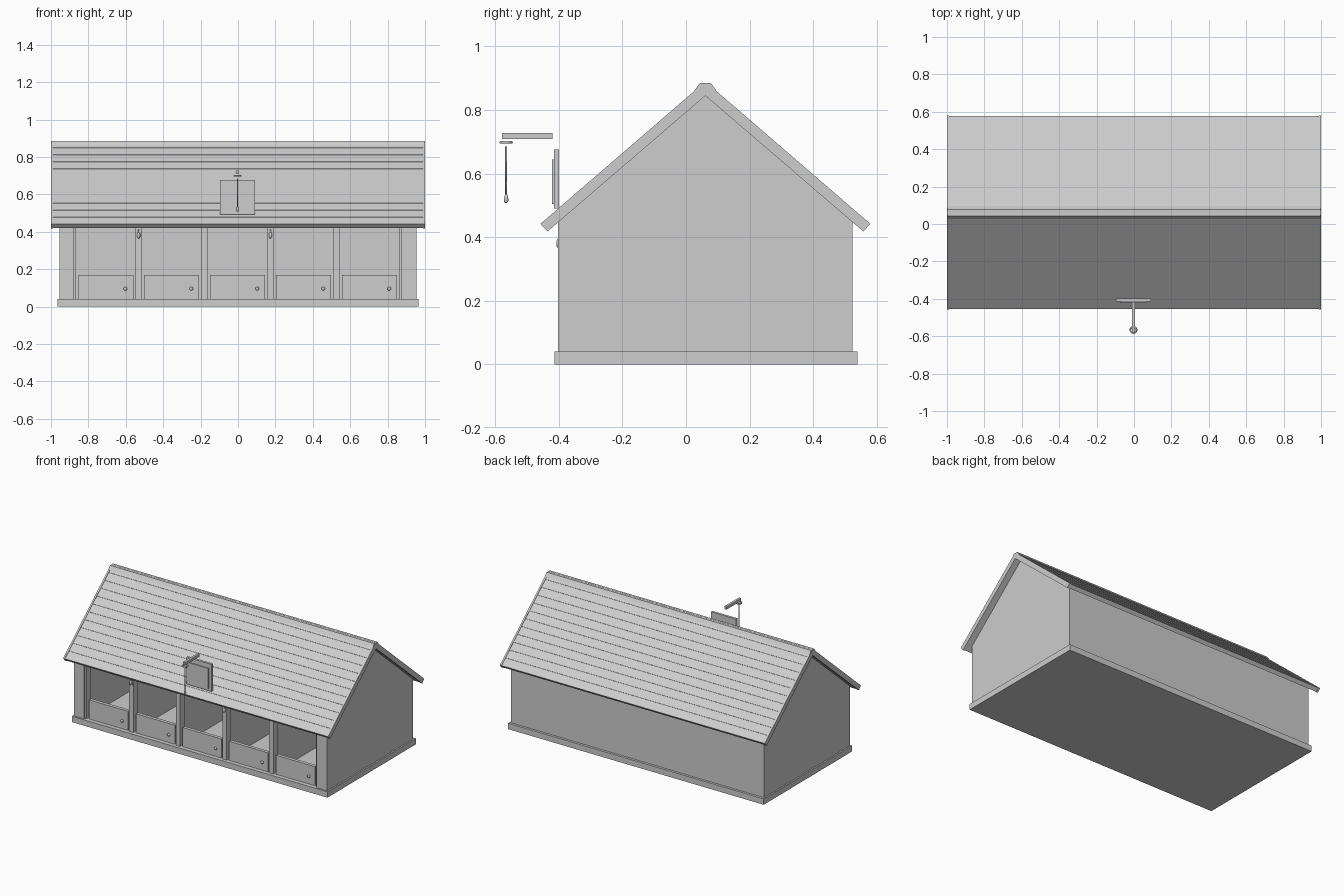
import bpy, bmesh, math

if "Cube" in bpy.data.objects:
    bpy.data.objects.remove(bpy.data.objects["Cube"])

grey = bpy.data.materials.new("light_grey")
grey.diffuse_color = (0.61, 0.61, 0.61, 1)
grey.use_nodes = True
grey.node_tree.nodes["Principled BSDF"].inputs["Base Color"].default_value = grey.diffuse_color


def finish(name, bm, smooth=False):
    bmesh.ops.recalc_face_normals(bm, faces=bm.faces)
    me = bpy.data.meshes.new(name)
    bm.to_mesh(me)
    bm.free()
    me.materials.append(grey)
    for p in me.polygons:
        p.use_smooth = smooth
    ob = bpy.data.objects.new(name, me)
    bpy.context.collection.objects.link(ob)
    return ob


def box(name, x0, x1, y0, y1, z0, z1):
    bm = bmesh.new()
    bmesh.ops.create_cube(bm, size=1)
    for v in bm.verts:
        v.co = ((x0 + x1) / 2 + v.co.x * (x1 - x0),
                (y0 + y1) / 2 + v.co.y * (y1 - y0),
                (z0 + z1) / 2 + v.co.z * (z1 - z0))
    return finish(name, bm)


def prism(name, yz, x0, x1):
    # side profile in the yz plane, extruded along x
    bm = bmesh.new()
    a = [bm.verts.new((x0, y, z)) for y, z in yz]
    b = [bm.verts.new((x1, y, z)) for y, z in yz]
    bm.faces.new(a)
    bm.faces.new(b[::-1])
    for i in range(len(yz)):
        j = (i + 1) % len(yz)
        bm.faces.new((a[i], a[j], b[j], b[i]))
    return finish(name, bm)


def lathe(name, rz, centre, n=16, axis='z'):
    # radius/height profile turned about z, or about -y for knobs
    bm = bmesh.new()
    rings = []
    for r, h in rz:
        ring = []
        for i in range(n):
            t = 2 * math.pi * i / n
            p = (r * math.cos(t), r * math.sin(t), h)
            if axis == 'y':
                p = (p[0], -p[2], p[1])
            ring.append(bm.verts.new([p[k] + centre[k] for k in range(3)]))
        rings.append(ring)
    for a, b in zip(rings, rings[1:]):
        for i in range(n):
            j = (i + 1) % n
            bm.faces.new((a[i], a[j], b[j], b[i]))
    bm.faces.new(rings[0])
    bm.faces.new(rings[-1])
    return finish(name, bm, True)


RIDGE, SLOPE = 0.061, 0.864


# base slab
box("base", -0.965, 0.965, -0.414, 0.54, 0, 0.04)

# gable end walls
gable = [(-0.402, 0.04), (0.524, 0.04), (0.524, 0.448),
         (RIDGE, 0.848), (-0.402, 0.448)]
prism("gable_wall_left", gable, -0.955, -0.88)
prism("gable_wall_right", gable, 0.875, 0.955)

# back wall, loft floor and front lintel
box("back_wall", -0.88, 0.875, 0.494, 0.524, 0.04, 0.448)
box("loft_floor", -0.88, 0.875, -0.39, 0.494, 0.425, 0.44)
box("front_lintel", -0.88, 0.875, -0.402, -0.37, 0.422, 0.448)

# posts and stall partitions
pitch = 0.3525
for i in range(6):
    x = -0.884 + i * pitch
    box(f"post_{i}", x - 0.016, x + 0.016, -0.392, -0.345, 0.04, 0.425)
    if 0 < i < 5:
        box(f"stall_partition_{i}", x - 0.01, x + 0.01, -0.345, 0.494, 0.04, 0.425)

# stall doors with round knobs
for i in range(5):
    x = -0.707 + i * pitch
    box(f"stall_door_{i}", x - 0.147, x + 0.147, -0.385, -0.362, 0.04, 0.17)
    lathe(f"door_knob_{i}", [(0.006, 0), (0.010, 0.004), (0.010, 0.009), (0.006, 0.012)],
          (x + 0.105, -0.385, 0.096), 12, 'y')

# lanterns on two posts
for i in (1, 3):
    x = -0.884 + i * pitch
    box(f"lantern_plate_{i}", x - 0.013, x + 0.013, -0.396, -0.391, 0.36, 0.40)
    lathe(f"lantern_{i}", [(0.004, 0.365), (0.009, 0.372), (0.009, 0.388),
                           (0.003, 0.398), (0.003, 0.412)], (x, -0.399, 0), 10)

# roof slopes with shallow overlapping courses, mirrored about the ridge
COURSES, STEP = 12, 0.0015
for side, word in ((-1, "front"), (1, "back")):
    pts = []
    for k in range(COURSES):
        for d, lift in ((k, -STEP), (k + 1, 0)):
            dy = 0.516 * d / COURSES
            pts.append((RIDGE + side * dy, 0.887 - SLOPE * dy + lift))
    pts += [(RIDGE + side * 0.497, 0.421), (RIDGE, 0.85)]
    prism(f"roof_{word}", pts, -0.99, 0.99)
    # barge boards at both ends
    barge = [(RIDGE, 0.882), (RIDGE + side * 0.009, 0.882),
             (RIDGE + side * 0.519, 0.442),
             (RIDGE + side * 0.497, 0.418), (RIDGE, 0.845)]
    for x0 in (-1.0, 0.988):
        prism(f"barge_board_{word}", barge, x0, x0 + 0.012)

# ridge cap
prism("ridge_cap", [(RIDGE - 0.034, 0.862), (RIDGE - 0.017, 0.885), (RIDGE + 0.017, 0.885),
                    (RIDGE + 0.034, 0.862), (RIDGE, 0.86)], -0.998, 0.998)

# loft hatch
HX = -0.003
box("hatch_frame", HX - 0.094, HX + 0.094, -0.415, -0.399, 0.491, 0.676)
box("hatch_panel", HX - 0.073, HX + 0.073, -0.421, -0.414, 0.505, 0.645)

# hoist beam, ring, rope and hook weight
box("hoist_beam", HX - 0.008, HX + 0.008, -0.579, -0.42, 0.709, 0.728)
bpy.ops.mesh.primitive_torus_add(major_radius=0.0165, minor_radius=0.0045, major_segments=24,
                                 minor_segments=10, location=(HX, -0.566, 0.6985))
ring = bpy.context.object
ring.name = "hoist_ring"
ring.data.materials.append(grey)
bpy.ops.object.shade_smooth()
lathe("hoist_rope", [(0.0028, 0.53), (0.0028, 0.685)], (HX, -0.566, 0), 8)
lathe("hoist_weight", [(0.003, 0.508), (0.006, 0.511), (0.0075, 0.517),
                       (0.006, 0.525), (0.003, 0.536)], (HX, -0.566, 0), 12)
